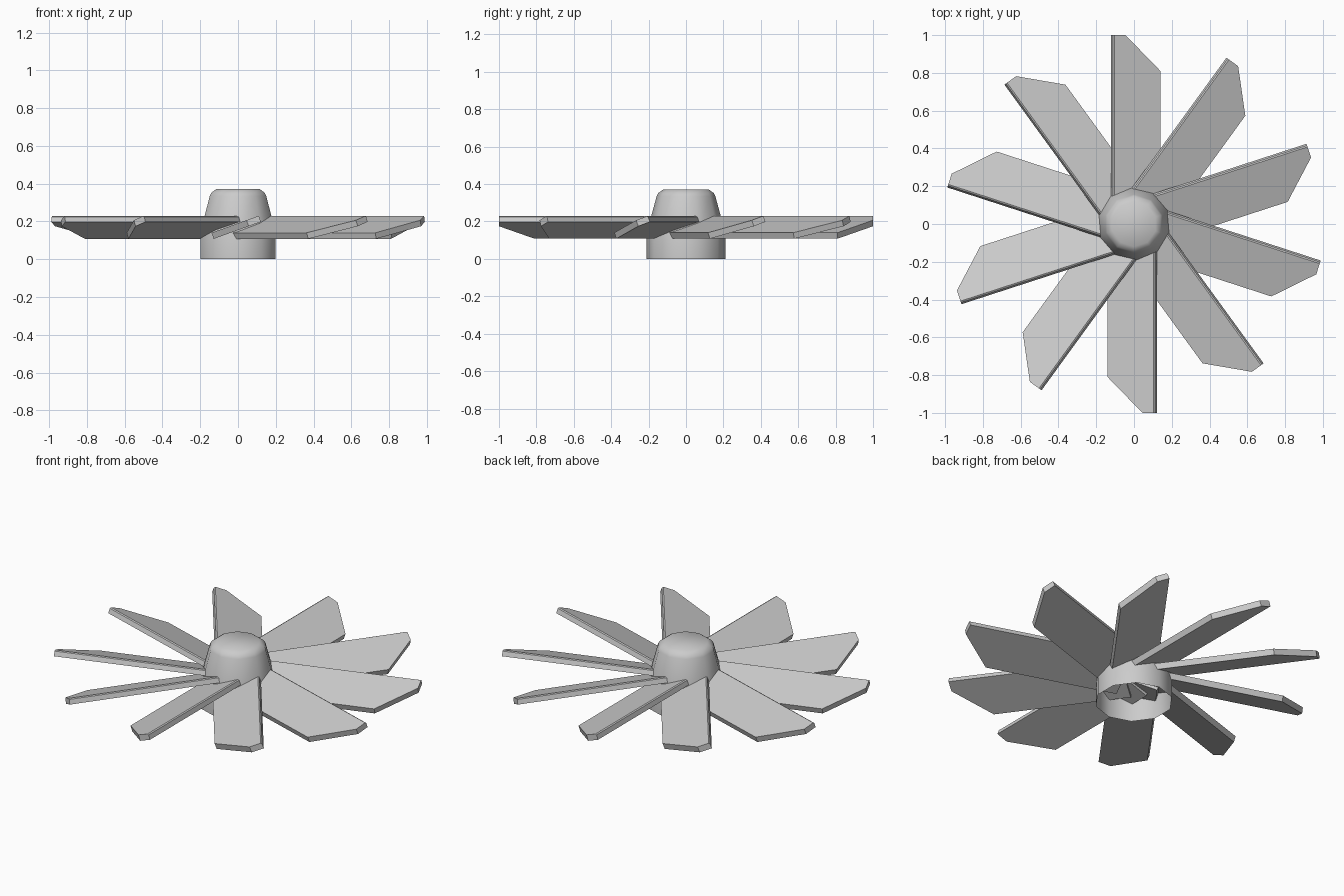
import bpy
import bmesh
import math
from mathutils import Matrix, Vector

BLADES = 10

cube = bpy.data.objects.get("Cube")
if cube:
    bpy.data.objects.remove(cube, do_unlink=True)

grey = bpy.data.materials.new("light grey")
grey.use_nodes = True
colour = (0.6, 0.6, 0.6, 1)
grey.diffuse_color = colour
grey.node_tree.nodes["Principled BSDF"].inputs["Base Color"].default_value = colour


def add_object(name, bm, mesh=None):
    if mesh is None:
        mesh = bpy.data.meshes.new(name)
        bm.to_mesh(mesh)
        bm.free()
        mesh.materials.append(grey)
    obj = bpy.data.objects.new(name, mesh)
    bpy.context.collection.objects.link(obj)
    return obj


def smooth(obj, degrees):
    bpy.ops.object.select_all(action="DESELECT")
    obj.select_set(True)
    bpy.context.view_layer.objects.active = obj
    bpy.ops.object.shade_smooth_by_angle(angle=math.radians(degrees))


# Hub: a ten-sided shell, open underneath, with a tapered cap
def build_hub():
    bm = bmesh.new()
    profile = [(0.21, 0), (0.21, 0.14), (0.157, 0.335), (0.148, 0.352), (0.12, 0.372)]
    rings = []
    for radius, z in profile:
        ring = []
        for i in range(BLADES):
            a = math.pi / 2 + math.tau * i / BLADES
            ring.append(bm.verts.new((radius * math.cos(a), radius * math.sin(a), z)))
        rings.append(ring)
    for low, high in zip(rings, rings[1:]):
        for i in range(BLADES):
            j = (i + 1) % BLADES
            bm.faces.new((low[i], low[j], high[j], high[i]))
    bm.faces.new(rings[-1])
    smooth(add_object("hub", bm), 50)


# Blade: a pitched plate pointing to +y, with a clipped outer corner
def build_blade_mesh():
    bm = bmesh.new()
    outline = [(-0.11, 0.05), (0.14, 0.05), (0.14, 0.81), (-0.045, 1.0), (-0.11, 1.0)]
    pitch = math.atan2(0.09, 0.25)
    drop = Vector((math.sin(pitch), 0, math.cos(pitch))) * -0.034
    top = [Vector((x, y, 0.23 - (x + 0.11) * math.tan(pitch))) for x, y in outline]
    upper = [bm.verts.new(p) for p in top]
    lower = [bm.verts.new(p + drop) for p in top]
    bm.faces.new(upper)
    bm.faces.new(lower[::-1])
    for i in range(len(top)):
        j = (i + 1) % len(top)
        bm.faces.new((upper[i], lower[i], lower[j], upper[j]))
    # Slightly eased leading edge
    lead = [e for e in bm.edges if all(v in (upper[0], upper[-1]) for v in e.verts)]
    bmesh.ops.bevel(bm, geom=lead, offset=0.006, segments=1, affect="EDGES")
    bmesh.ops.recalc_face_normals(bm, faces=bm.faces)
    mesh = bpy.data.meshes.new("blade")
    bm.to_mesh(mesh)
    bm.free()
    mesh.materials.append(grey)
    return mesh


build_hub()
blade_mesh = build_blade_mesh()
for n in range(BLADES):
    blade = add_object(f"blade_{n + 1}", None, blade_mesh)
    blade.matrix_world = Matrix.Rotation(math.tau * n / BLADES, 4, "Z")
